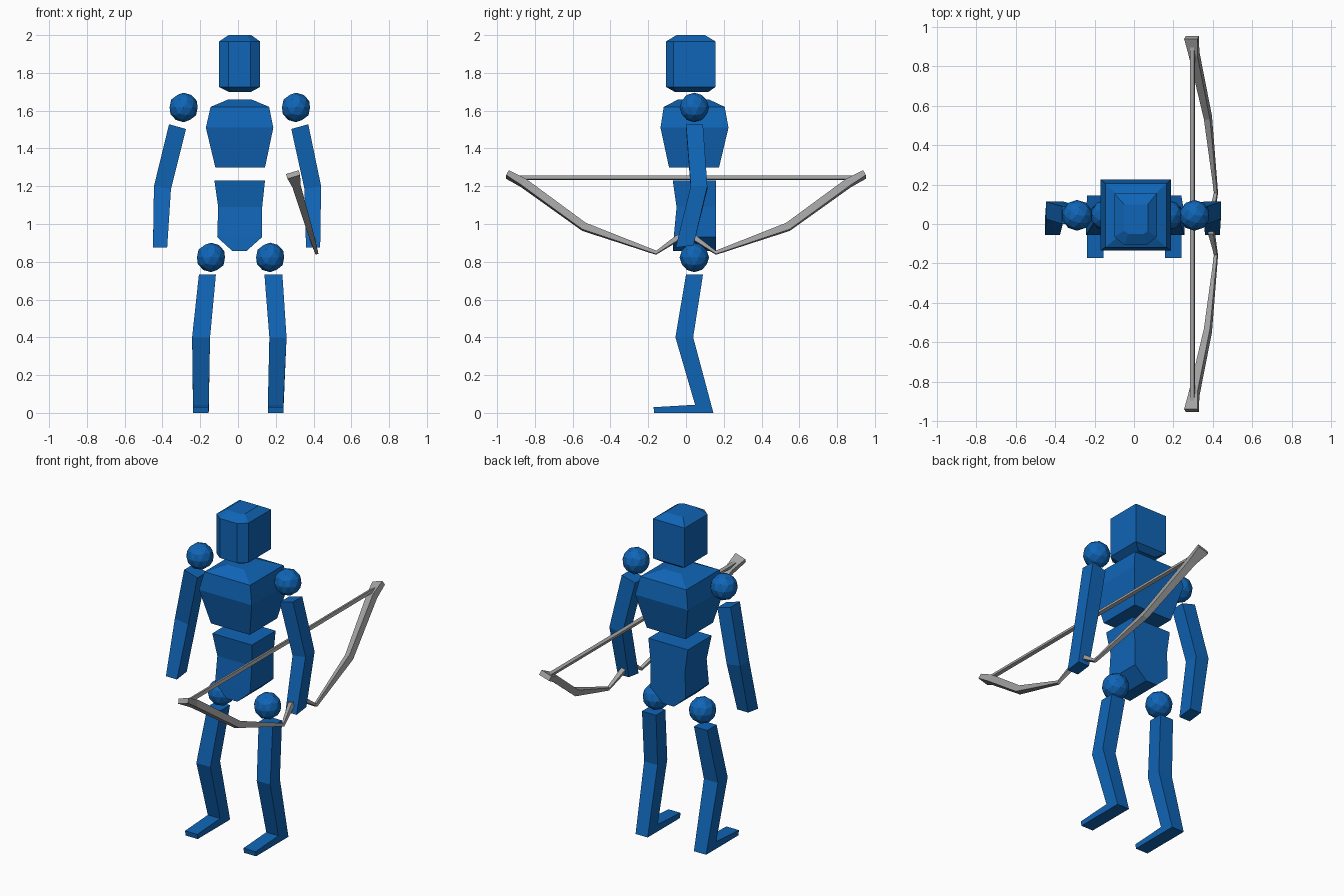
import bpy
import bmesh
from mathutils import Vector

old = bpy.data.objects.get("Cube")
if old:
    bpy.data.objects.remove(old, do_unlink=True)


def material(name, color):
    mat = bpy.data.materials.new(name)
    mat.use_nodes = True
    mat.diffuse_color = color
    mat.node_tree.nodes["Principled BSDF"].inputs["Base Color"].default_value = color
    return mat


BLUE = material("blue", (0.005, 0.13, 0.47, 1))
GREY = material("grey", (0.36, 0.36, 0.36, 1))


def finish(name, bm, mat):
    bmesh.ops.recalc_face_normals(bm, faces=bm.faces)
    mesh = bpy.data.meshes.new(name)
    bm.to_mesh(mesh)
    bm.free()
    mesh.materials.append(mat)
    obj = bpy.data.objects.new(name, mesh)
    bpy.context.collection.objects.link(obj)
    return obj


def loft(name, rings, mat):
    """Skin equal-sized rings of points and cap both ends."""
    bm = bmesh.new()
    loops = [[bm.verts.new(p) for p in ring] for ring in rings]
    for a, b in zip(loops, loops[1:]):
        for i in range(len(a)):
            j = (i + 1) % len(a)
            bm.faces.new((a[i], a[j], b[j], b[i]))
    bm.faces.new(loops[0])
    bm.faces.new(loops[-1])
    return finish(name, bm, mat)


def box_ring(x0, x1, y0, y1, z, tilt_x=0, tilt_y=0):
    """Rectangle; z changes by the tilts towards +x and +y."""
    return [(x0, y0, z), (x1, y0, z + tilt_x),
            (x1, y1, z + tilt_x + tilt_y), (x0, y1, z + tilt_y)]


def head_ring(x0, x1, y0, y1, z, cut_x, cut_y):
    """Rectangle with its two front corners cut off."""
    return [(x0 + cut_x, y0, z), (x1 - cut_x, y0, z), (x1, y0 + cut_y, z),
            (x1, y1, z), (x0, y1, z), (x0, y0 + cut_y, z)]


# Head
loft("head", [
    head_ring(-0.05, 0.07, -0.06, 0.12, 1.70, 0.02, 0.015),
    head_ring(-0.10, 0.116, -0.105, 0.155, 1.725, 0.05, 0.04),
    head_ring(-0.10, 0.116, -0.105, 0.155, 1.967, 0.05, 0.04),
    head_ring(-0.05, 0.07, -0.05, 0.10, 2.0, 0.02, 0.015)], BLUE)

# Torso
loft("chest", [
    box_ring(-0.12, 0.143, -0.09, 0.175, 1.30),
    box_ring(-0.17, 0.187, -0.135, 0.225, 1.51),
    box_ring(-0.145, 0.165, -0.118, 0.205, 1.62),
    box_ring(-0.05, 0.07, -0.04, 0.12, 1.66)], BLUE)
loft("pelvis", [
    box_ring(-0.03, 0.045, -0.07, 0.16, 0.857),
    box_ring(-0.11, 0.127, -0.065, 0.16, 0.93),
    box_ring(-0.105, 0.128, -0.05, 0.16, 1.09),
    box_ring(-0.125, 0.143, -0.07, 0.16, 1.23)], BLUE)

# Ball joints
for name, x, z in (("right_shoulder", -0.288, 1.617), ("left_shoulder", 0.307, 1.617),
                   ("right_hip", -0.143, 0.823), ("left_hip", 0.17, 0.823)):
    bm = bmesh.new()
    bmesh.ops.create_icosphere(bm, subdivisions=2, radius=0.078)
    bmesh.ops.translate(bm, vec=(x, 0.044, z), verts=bm.verts)
    finish(name, bm, BLUE)

# Arms
loft("right_arm", [
    box_ring(-0.365, -0.275, 0.0, 0.09, 1.528, -0.025),
    box_ring(-0.445, -0.355, 0.025, 0.113, 1.20, -0.015),
    box_ring(-0.45, -0.375, -0.055, 0.04, 0.875, 0, 0.012)], BLUE)
loft("left_arm", [
    box_ring(0.282, 0.372, 0.0, 0.09, 1.503, 0.025),
    box_ring(0.352, 0.44, 0.025, 0.113, 1.185, 0.015),
    box_ring(0.36, 0.435, -0.055, 0.04, 0.875, 0, 0.012)], BLUE)

# Legs with feet
for name, spans in (("right_leg", ((-0.207, -0.117), (-0.243, -0.148), (-0.238, -0.155))),
                    ("left_leg", ((0.14, 0.235), (0.166, 0.257), (0.158, 0.24)))):
    thigh, knee, foot = spans
    loft(name, [
        box_ring(*thigh, 0.0, 0.09, 0.732),
        box_ring(*knee, -0.056, 0.038, 0.40),
        box_ring(*foot, 0.048, 0.145, 0.043, 0, -0.043),
        box_ring(*foot, -0.172, -0.168, 0.03, 0, -0.03)], BLUE)

# Bow, lying in a plane that leans outward as it goes down
SIDE = Vector((0.958, 0, 0.287))


def bow_point(y, z):
    return Vector((0.295 + (1.25 - z) * 0.3, y, z))


def bow_sweep(name, stations):
    """Stations are y, z, width across the plane, thickness within it."""
    centres = [bow_point(s[0], s[1]) for s in stations]
    rings = []
    for i, (y, z, width, thick) in enumerate(stations):
        along = centres[min(i + 1, len(centres) - 1)] - centres[max(i - 1, 0)]
        across = SIDE.cross(along).normalized() * thick / 2
        wide = SIDE * width / 2
        c = centres[i]
        rings.append([c - wide - across, c + wide - across,
                      c + wide + across, c - wide + across])
    loft(name, rings, GREY)


half = [(0.945, 1.262, 0.07, 0.03), (0.86, 1.217, 0.045, 0.042),
        (0.54, 0.985, 0.032, 0.04), (0.158, 0.848, 0.016, 0.018),
        (0.045, 0.925, 0.028, 0.028)]
bow_sweep("bow_limbs", half + [(-y, z, w, t) for y, z, w, t in reversed(half)])
bow_sweep("bow_string", [(y, 1.245, 0.02, 0.02) for y in (-0.9, 0.9)])
